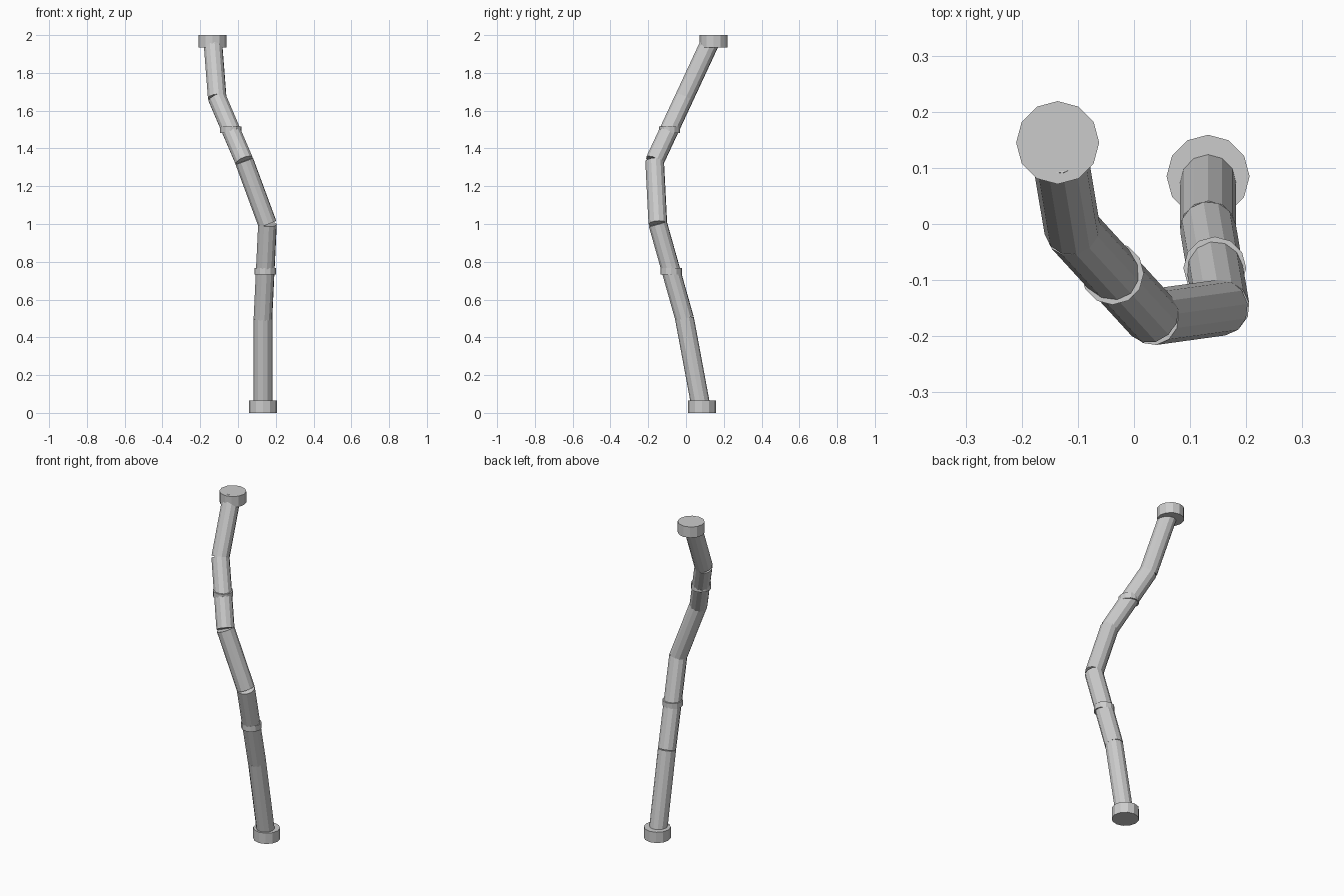
import bpy
from mathutils import Vector

if "Cube" in bpy.data.objects:
    bpy.data.objects.remove(bpy.data.objects["Cube"])

SIDES = 12


def cylinder(name, start, end, radius):
    """Capped flat-shaded cylinder running between two points."""
    a, b = Vector(start), Vector(end)
    axis = b - a
    bpy.ops.mesh.primitive_cylinder_add(
        vertices=SIDES, radius=radius, depth=axis.length, location=(a + b) / 2)
    ob = bpy.context.object
    ob.rotation_euler = axis.to_track_quat('Z', 'Y').to_euler()
    ob.name = name
    return ob


def disc(name, centre, height, radius):
    """Upright cylinder centred on a point."""
    half = Vector((0, 0, height / 2))
    c = Vector(centre)
    return cylinder(name, c - half, c + half, radius)


# Bent pipe path, bottom to top
path = [Vector(p) for p in (
    (0.132, 0.085, 0.0),
    (0.132, -0.008, 0.5),
    (0.156, -0.149, 1.0),
    (0.033, -0.166, 1.333),
    (-0.110, -0.010, 1.667),
    (-0.136, 0.145, 2.0),
)]

# Straight pipe lengths; the outer ends stop inside the flanges
for i, (a, b) in enumerate(zip(path, path[1:])):
    start = a.lerp(b, 0.04) if i == 0 else a
    end = a.lerp(b, 0.94) if i == len(path) - 2 else b
    cylinder(f"pipe_section_{i + 1}", start, end, 0.05)

# End flanges
disc("bottom_flange", path[0] + Vector((0, 0, 0.0325)), 0.065, 0.074)
disc("top_flange", path[-1] - Vector((0, 0, 0.0325)), 0.065, 0.074)

# Thin collars halfway along two of the sections
disc("lower_collar", path[1].lerp(path[2], 0.5), 0.034, 0.056)
disc("upper_collar", path[3].lerp(path[4], 0.5), 0.034, 0.056)
